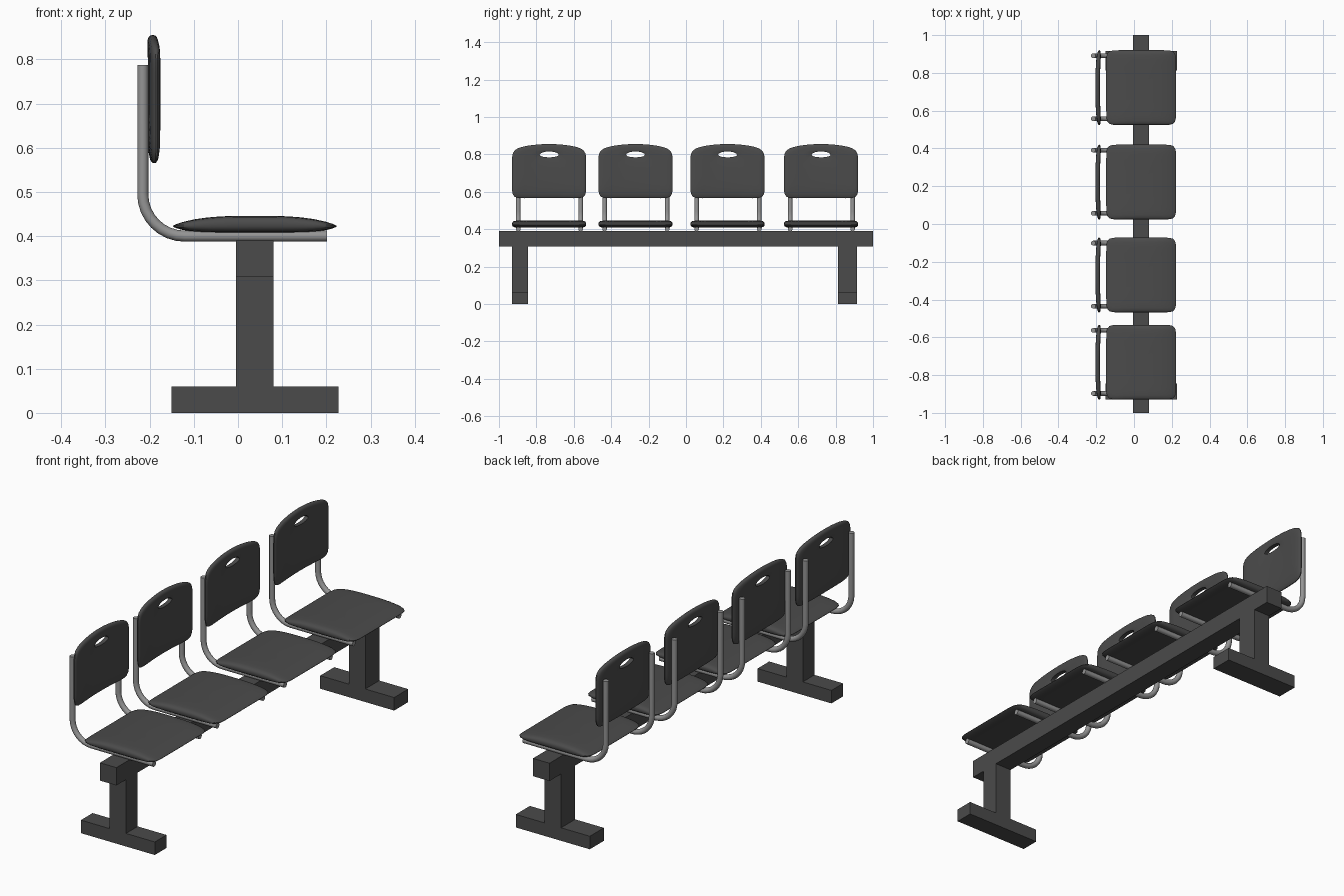
import bpy, bmesh, math

if "Cube" in bpy.data.objects:
    bpy.data.objects.remove(bpy.data.objects["Cube"])

def material(name, v):
    m = bpy.data.materials.new(name)
    m.diffuse_color = (v, v, v, 1)
    m.use_nodes = True
    m.node_tree.nodes["Principled BSDF"].inputs["Base Color"].default_value = m.diffuse_color
    return m

DARK = material("dark_plastic", 0.07)
METAL = material("grey_metal", 0.3)

def finish(ob, mat, smooth=True):
    ob.data.materials.clear()
    ob.data.materials.append(mat)
    if smooth:
        bpy.ops.object.select_all(action='DESELECT')
        ob.select_set(True)
        bpy.context.view_layer.objects.active = ob
        bpy.ops.object.shade_smooth_by_angle(angle=math.radians(40))

def add_mesh(name, bm, mat, smooth=True):
    bmesh.ops.recalc_face_normals(bm, faces=bm.faces)
    me = bpy.data.meshes.new(name)
    bm.to_mesh(me)
    bm.free()
    ob = bpy.data.objects.new(name, me)
    bpy.context.collection.objects.link(ob)
    finish(ob, mat, smooth)

def box(name, x, y, z):
    bm = bmesh.new()
    bmesh.ops.create_cube(bm, size=1)
    for v in bm.verts:
        v.co = [(r[0] + r[1]) / 2 + c * (r[1] - r[0]) for r, c in zip((x, y, z), v.co)]
    add_mesh(name, bm, DARK, False)

def tube(name, pts, r):
    cu = bpy.data.curves.new(name, 'CURVE')
    cu.dimensions = '3D'
    cu.bevel_depth, cu.bevel_resolution, cu.use_fill_caps = r, 4, True
    s = cu.splines.new('POLY')
    s.points.add(len(pts) - 1)
    for p, c in zip(s.points, pts):
        p.co = (*c, 1)
    ob = bpy.data.objects.new(name, cu)
    bpy.context.collection.objects.link(ob)
    bpy.ops.object.select_all(action='DESELECT')
    ob.select_set(True)
    bpy.context.view_layer.objects.active = ob
    bpy.ops.object.convert(target='MESH')
    finish(bpy.context.object, METAL)

N = 96
ANG = [2 * math.pi * i / N for i in range(N)]

def rounded(a, b, n):
    # rounded rectangle sampled evenly by angle
    out = []
    for t in ANG:
        c, s = math.cos(t), math.sin(t)
        r = (abs(c / a) ** n + abs(s / b) ** n) ** (-1 / n)
        out.append((r * c, r * s))
    return out

def pad(name, outer, inner, rings, place):
    # two skins of rings from inner to outer outline; place(u, v, side) gives 3D point
    bm = bmesh.new()
    loops = []
    for side in (1, -1):
        for t, e in (rings if side == 1 else rings[::-1]):
            loops.append([bm.verts.new(place(p[0] + (q[0] - p[0]) * t,
                                             p[1] + (q[1] - p[1]) * t, side * e))
                          for p, q in zip(inner, outer)])
    for k, A in enumerate(loops):
        B = loops[(k + 1) % len(loops)]
        for i in range(N):
            j = (i + 1) % N
            bm.faces.new((A[i], A[j], B[j], B[i]))
    bmesh.ops.remove_doubles(bm, verts=bm.verts, dist=1e-5)
    add_mesh(name, bm, DARK)

# beam, posts and feet
box("beam", (-0.004, 0.08), (-1, 1), (0.308, 0.39))
for tag, y in (("left", (-0.93, -0.845)), ("right", (0.813, 0.915))):
    box(tag + "_post", (-0.004, 0.08), y, (0.06, 0.308))
    box(tag + "_foot", (-0.15, 0.227), y, (0, 0.06))

# shared outlines
seat_outer = rounded(0.185, 0.198, 12)
seat_inner = [(0, 0)] * N
back_outer = []
for y, z in rounded(0.198, 0.133, 9):
    arch = 1 - (y / 0.198) ** 2
    back_outer.append((y, z + 0.695 + arch * (0.027 if z > 0 else 0.005) * abs(z) / 0.133))
back_hole = [(0.05 * math.cos(t), 0.797 + (0.018 if math.sin(t) > 0 else 0.013) * math.sin(t)) for t in ANG]
SEAT_RINGS = [(0, 1), (.3, 1), (.55, 1), (.75, 1), (.88, .97), (.95, .85), (.985, .6), (1, .25)]
BACK_RINGS = [(0, .8), (.08, 1), (.3, 1), (.55, 1), (.75, .95), (.9, .75), (.97, .5), (1, .15)]

for k, yc in enumerate((-0.732, -0.27, 0.222, 0.722), 1):
    # crowned seat cushion
    def place_seat(u, v, e):
        w = min(1, abs(u) / 0.185)
        top, bot = 0.446 - 0.02 * w ** 3, 0.408 + 0.011 * w ** 5
        return (0.038 + u, yc + v, (top + bot) / 2 + e * (top - bot) / 2)
    pad(f"seat_{k}", seat_outer, seat_inner, SEAT_RINGS, place_seat)

    # gently curved backrest with hand slot
    def place_back(u, v, e):
        return (-0.193 + 0.009 * (u / 0.198) ** 2 + e * 0.012, yc + u, v)
    pad(f"backrest_{k}", back_outer, back_hole, BACK_RINGS, place_back)

    # pair of bent support tubes
    for tag, s in (("left", -1), ("right", 1)):
        y = yc + 0.002 + s * 0.167
        R = 0.095
        arc = [(-0.2155 + R - R * math.cos(a), y, 0.4 + R - R * math.sin(a))
               for a in [math.pi / 2 * i / 8 for i in range(9)]]
        tube(f"{tag}_tube_{k}", [(-0.2155, y, 0.787)] + arc + [(0.201, y, 0.4)], 0.0125)
